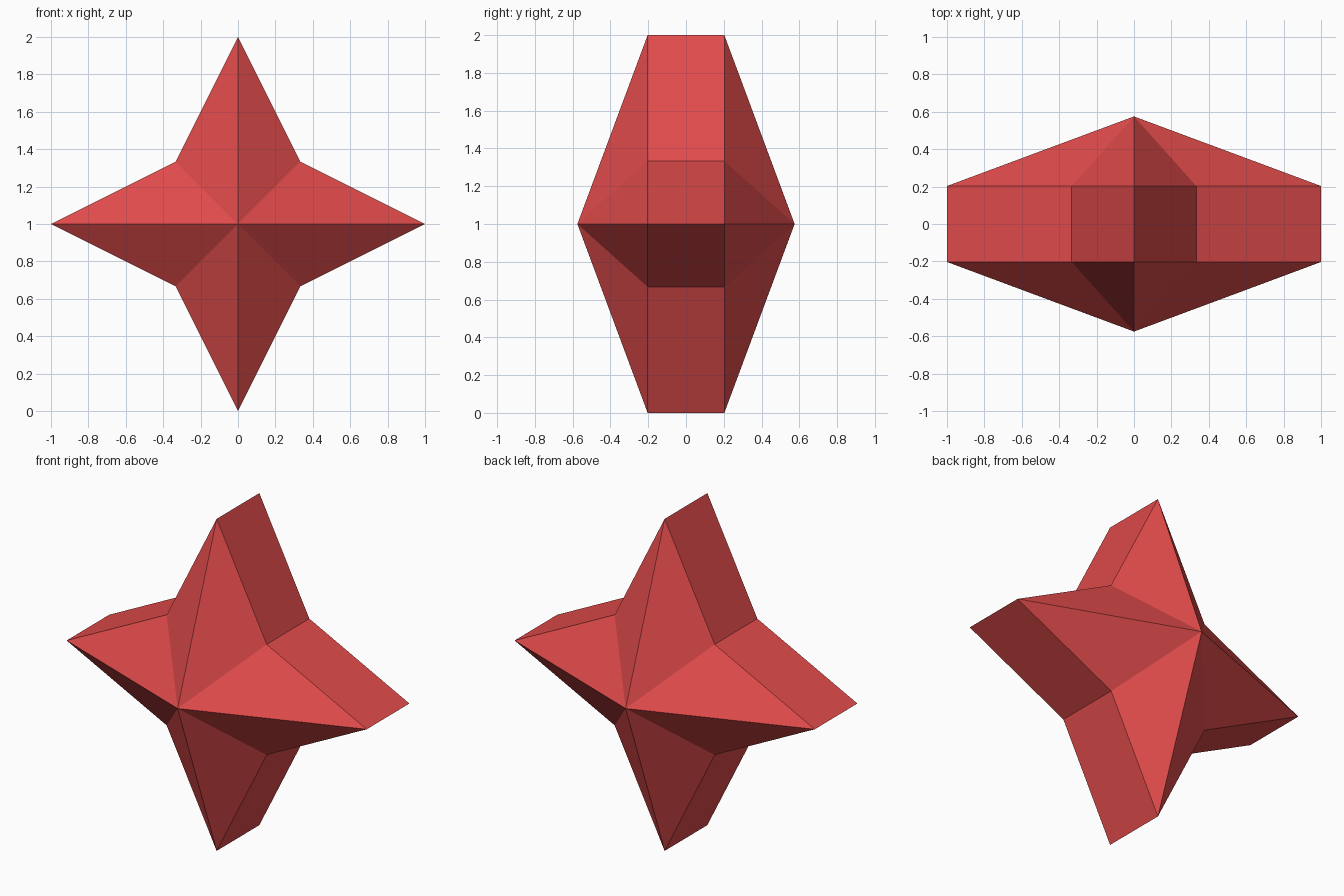
import bpy
import bmesh
from math import sin, cos, pi, hypot

cube = bpy.data.objects.get("Cube")
if cube:
    bpy.data.objects.remove(cube, do_unlink=True)

POINTS = 4
TIP = 1.0                      # radius of the points
VALLEY = hypot(0.333, 0.333)   # radius of the notches
RIM = 0.203                    # half thickness of the rim
PEAK = 0.575                   # half thickness at the centre
CENTRE_Z = 1.0

# Red material
red = bpy.data.materials.new("red")
red.use_nodes = True
colour = (0.75, 0.07, 0.07, 1)
red.diffuse_color = colour
red.node_tree.nodes["Principled BSDF"].inputs["Base Color"].default_value = colour

bm = bmesh.new()


def outline(y):
    """Ring of alternating tips and notches at depth y."""
    ring = []
    for i in range(POINTS * 2):
        radius = VALLEY if i % 2 else TIP
        angle = pi * i / POINTS
        ring.append(bm.verts.new((radius * cos(angle), y, CENTRE_Z + radius * sin(angle))))
    return ring


# Rim walls and the faceted pyramids on the front and back
front, back = outline(-RIM), outline(RIM)
front_peak = bm.verts.new((0, -PEAK, CENTRE_Z))
back_peak = bm.verts.new((0, PEAK, CENTRE_Z))
for i in range(POINTS * 2):
    j = (i + 1) % (POINTS * 2)
    bm.faces.new((front[i], front[j], back[j], back[i]))
    bm.faces.new((front_peak, front[j], front[i]))
    bm.faces.new((back_peak, back[i], back[j]))
bmesh.ops.recalc_face_normals(bm, faces=bm.faces)

mesh = bpy.data.meshes.new("four_pointed_star")
bm.to_mesh(mesh)
bm.free()
mesh.materials.append(red)
star = bpy.data.objects.new("four_pointed_star", mesh)
bpy.context.collection.objects.link(star)
